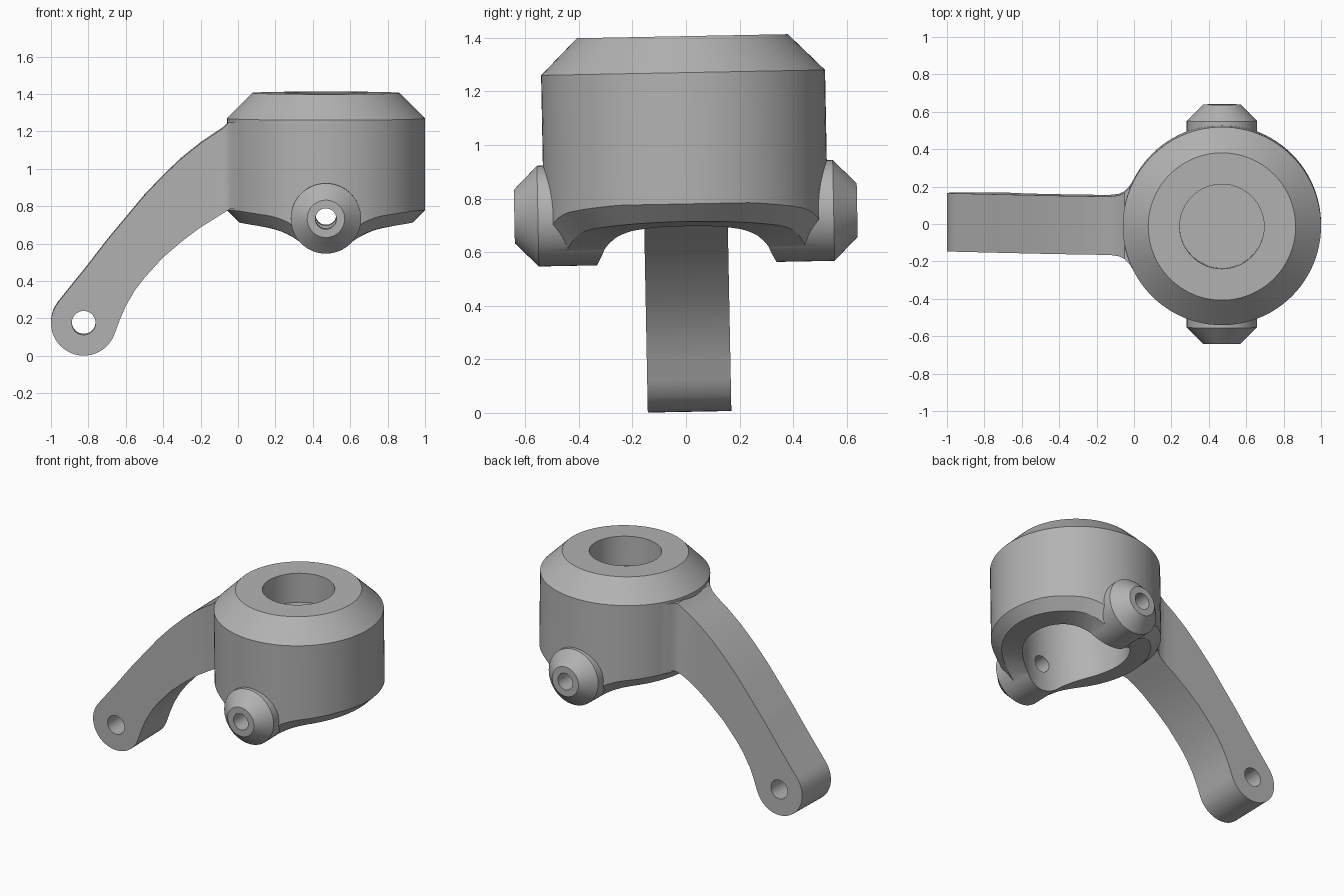
import bpy, bmesh, math
from mathutils import Matrix, Vector

cube = bpy.data.objects.get("Cube")
if cube:
    bpy.data.objects.remove(cube, do_unlink=True)

metal = bpy.data.materials.new("plain grey metal")
metal.use_nodes = True
GREY = (0.45, 0.45, 0.45, 1)
metal.diffuse_color = GREY
metal.node_tree.nodes["Principled BSDF"].inputs["Base Color"].default_value = GREY

CX = 0.47       # axis of the round housing
BOSS_Z = 0.745  # axis of the side bosses


def interp(table, x):
    """Piecewise linear lookup."""
    if x <= table[0][0]:
        return table[0][1]
    for (x0, a), (x1, b) in zip(table, table[1:]):
        if x <= x1:
            return a + (b - a) * (x - x0) / (x1 - x0)
    return table[-1][1]


def make(name, bm):
    bmesh.ops.recalc_face_normals(bm, faces=bm.faces[:])
    mesh = bpy.data.meshes.new(name)
    bm.to_mesh(mesh)
    bm.free()
    mesh.materials.append(metal)
    obj = bpy.data.objects.new(name, mesh)
    bpy.context.collection.objects.link(obj)
    return obj


def loft(name, rings):
    """Closed solid through rings of equal point count."""
    bm = bmesh.new()
    vs = [[bm.verts.new(p) for p in ring] for ring in rings]
    n = len(vs[0])
    for a, b in zip(vs, vs[1:]):
        for i in range(n):
            j = (i + 1) % n
            bm.faces.new((a[i], a[j], b[j], b[i]))
    bm.faces.new(vs[0])
    bm.faces.new(vs[-1])
    return make(name, bm)


def lathe(name, profile, matrix, n=64):
    """Revolve (radius, height) pairs about the local z axis."""
    return loft(name, [[matrix @ Vector((r * math.cos(2 * math.pi * i / n),
                                         r * math.sin(2 * math.pi * i / n), z))
                        for i in range(n)] for r, z in profile])


def upright(x):
    return Matrix.Translation((x, 0, 0))


def sideways(x, z, sign=1):
    return Matrix.Translation((x, 0, z)) @ Matrix.Rotation(-sign * math.pi / 2, 4, 'X')


# Housing: chamfered drum whose lower rim dips towards the bosses
rim = [(0, .565), (.05, .572), (.1, .592), (.15, .625), (.2, .657), (.25, .679),
       (.3, .692), (.38, .703), (.47, .715)]


def rim_ring(r, lift, n=96):
    ring = []
    for i in range(n):
        a = 2 * math.pi * i / n
        x = r * math.cos(a)
        ring.append((CX + x, r * math.sin(a), interp(rim, abs(x)) + lift))
    return ring


def flat_ring(r, z, n=96):
    return [(CX + r * math.cos(2 * math.pi * i / n), r * math.sin(2 * math.pi * i / n), z)
            for i in range(n)]


housing = loft("knuckle_housing", [
    flat_ring(.2, .85), rim_ring(.32, 0), rim_ring(.465, 0), rim_ring(.53, .065),
    flat_ring(.53, 1.27), flat_ring(.394, 1.406)])

# Curved arm: vertical slices with a round eye end and a flared root
EYE_X, EYE_Z, EYE_R = -.825, .179, .175
top_edge = [(-.955, .297), (-.8, .49), (-.7, .62), (-.6, .74), (-.5, .86), (-.4, .965),
            (-.3, 1.06), (-.2, 1.14), (-.08, 1.22), (-.05, 1.25), (.1, 1.26)]
low_edge = [(-.66, .12), (-.63, .2), (-.6, .27), (-.55, .355), (-.5, .42), (-.4, .53),
            (-.3, .615), (-.2, .69), (-.04, .79), (.1, .79)]
half_width = [(-.13, .156), (-.08, .163), (-.05, .177), (-.02, .21), (0, .245), (.1, .34)]
xs = {round(EYE_X - EYE_R * math.cos(math.pi * i / 24), 3) for i in range(23)}
xs = {x for x in xs if x <= -.66} | {p[0] for t in (top_edge, low_edge, half_width) for p in t}


def slice_ring(x):
    h = math.sqrt(max(EYE_R ** 2 - (x - EYE_X) ** 2, 1e-4))
    up = EYE_Z + h if x < -.955 else interp(top_edge, x)
    low = EYE_Z - h if x < -.66 else interp(low_edge, x)
    w = interp(half_width, x)
    return [(x, -w, low), (x, w, low), (x, w, up), (x, -w, up)]


arm = loft("steering_arm", [slice_ring(x) for x in sorted(xs)])

# Conical side bosses
boss_profile = [(.188, .25), (.188, .552), (.1, .64)]
bosses = [lathe("side_boss", boss_profile, sideways(CX, BOSS_Z, s)) for s in (1, -1)]

# Cutters: lower cavity, top pocket, cross hole and eye hole
cutters = [
    lathe("cavity_cutter", [(.335, .3), (.335, 1.1)], upright(CX), 96),
    lathe("pocket_cutter", [(.226, 1.205), (.226, 1.6)], upright(CX)),
    lathe("cross_hole_cutter", [(.056, -1), (.056, 1)], sideways(CX, BOSS_Z), 32),
    lathe("eye_hole_cutter", [(.064, -1), (.064, 1)], sideways(EYE_X, EYE_Z), 32)]

steps = [(o, 'UNION') for o in [arm] + bosses] + [(o, 'DIFFERENCE') for o in cutters]
for tool, operation in steps:
    tool.hide_render = True
    mod = housing.modifiers.new(tool.name, 'BOOLEAN')
    mod.operation = operation
    mod.solver = 'EXACT'
    mod.object = tool

# Bake the solid and remove the helper objects
bpy.context.view_layer.update()
graph = bpy.context.evaluated_depsgraph_get()
baked = bpy.data.meshes.new_from_object(housing.evaluated_get(graph))
housing.modifiers.clear()
housing.data = baked
for tool, _ in steps:
    bpy.data.objects.remove(tool, do_unlink=True)

# Slight roll of the whole casting about its middle
pivot = Matrix.Translation((0, 0, .7))
baked.transform(pivot @ Matrix.Rotation(math.radians(1.1), 4, 'X') @ pivot.inverted())

for o in bpy.context.selected_objects:
    o.select_set(False)
housing.select_set(True)
bpy.context.view_layer.objects.active = housing
bpy.ops.object.shade_smooth_by_angle(angle=math.radians(28))
